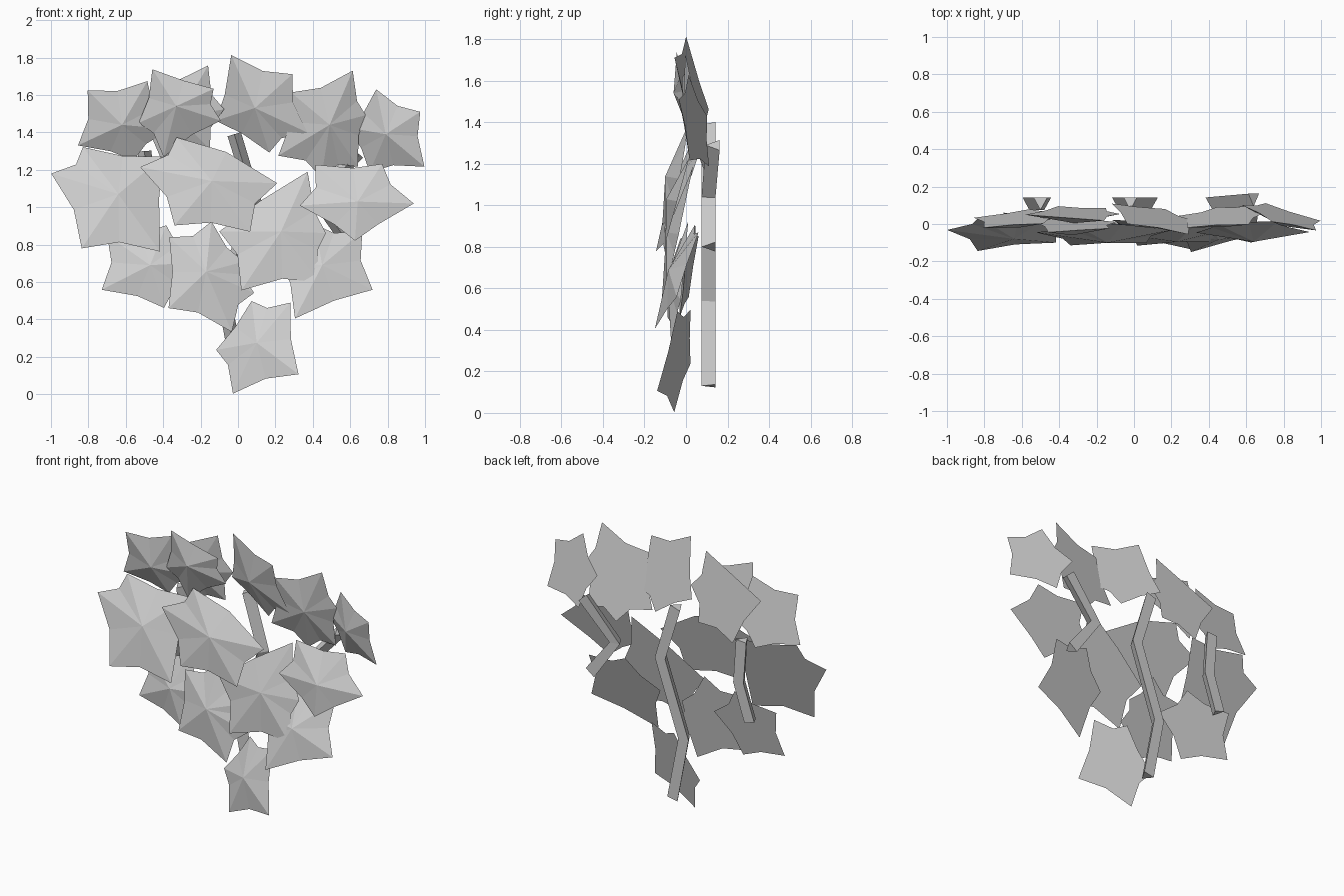
import bpy, bmesh
from math import radians, cos, sin
from mathutils import Vector

if "Cube" in bpy.data.objects:
    bpy.data.objects.remove(bpy.data.objects["Cube"], do_unlink=True)

grey = bpy.data.materials.new("plain_grey")
grey.use_nodes = True
colour = (0.63, 0.63, 0.63, 1)
grey.diffuse_color = colour
grey.node_tree.nodes["Principled BSDF"].inputs["Base Color"].default_value = colour


def finish(name, bm):
    """Turn a bmesh into a flat shaded grey object."""
    mesh = bpy.data.meshes.new(name)
    bmesh.ops.recalc_face_normals(bm, faces=bm.faces)
    bm.to_mesh(mesh)
    bm.free()
    mesh.materials.append(grey)
    obj = bpy.data.objects.new(name, mesh)
    bpy.context.collection.objects.link(obj)
    return obj


def leaf(name, centre, slope, angles, lengths, bulge=0.055):
    """Star leaf: flat tilted back, front faces rising to a central peak.
    slope is the change of depth across x and z."""
    cx, cy, cz = centre

    def point(angle, radius):
        dx, dz = radius * cos(radians(angle)), radius * sin(radians(angle))
        return Vector((cx + dx, cy + slope[0] * dx + slope[1] * dz, cz + dz))

    bm = bmesh.new()
    rim = []
    count = len(angles)
    for i in range(count):
        j = (i + 1) % count
        gap = (angles[j] - angles[i]) % 360
        # Wider gaps between tips are notched more deeply
        notch = (0.9 - 0.0028 * gap) * (lengths[i] + lengths[j]) / 2
        rim.append(bm.verts.new(point(angles[i], lengths[i])))
        rim.append(bm.verts.new(point(angles[i] + gap / 2, notch)))
    peak = bm.verts.new((cx, cy - bulge, cz))
    for a, b in zip(rim, rim[1:] + rim[:1]):
        bm.faces.new((a, b, peak))
    bm.faces.new(rim[::-1])
    return finish(name, bm)


def stem(name, path, width=0.075, front=0.075, back=0.142):
    """Three sided stem swept along a path of points, square to its direction."""
    bm = bmesh.new()
    points = [Vector(p) for p in path]
    rings = []
    for i, p in enumerate(points):
        along = points[min(i + 1, len(points) - 1)] - points[max(i - 1, 0)]
        side = Vector((-along.z, 0, along.x)).normalized() * width / 2
        rear = p + Vector((0, back, 0))
        ring = (rear + side, rear - side, p + Vector((0, front, 0)))
        rings.append([bm.verts.new(q) for q in ring])
    for low, high in zip(rings, rings[1:]):
        for i in range(3):
            j = (i + 1) % 3
            bm.faces.new((low[i], low[j], high[j], high[i]))
    bm.faces.new(rings[0])
    bm.faces.new(rings[-1])
    return finish(name, bm)


# Upper row of leaves, leaning forward at the top
leaf("top_leaf_far_right", (-0.62, 0.035, 1.44), (0.1, -0.2),
     (60, 135, 205, 288, 355), (.27, .26, .26, .2, .26))
leaf("top_leaf_right", (-0.33, -0.005, 1.54), (0, -0.2),
     (25, 123, 204, 256, 342), (.22, .235, .22, .28, .25))
leaf("top_leaf_right_behind", (-0.32, 0.06, 1.48), (0, -0.15),
     (10, 60, 165, 250, 315), (.25, .32, .27, .25, .24))
leaf("top_leaf_middle", (0.09, 0.04, 1.53), (-0.25, -0.25),
     (42, 114, 198, 288, 335), (.27, .31, .22, .25, .31))
leaf("top_leaf_left", (0.49, 0.04, 1.44), (0.12, -0.2),
     (15, 67, 140, 211, 261, 304), (.2, .315, .27, .32, .285, .27))
leaf("top_leaf_far_left", (0.79, 0.045, 1.39), (-0.3, -0.2),
     (33, 102, 170, 247, 320), (.22, .245, .22, .22, .27))

# Middle leaves, leaning forward at the bottom
leaf("middle_leaf_right", (-0.64, -0.025, 1.07), (0.12, 0.33),
     (40, 127, 163, 236, 306), (.31, .315, .375, .35, .38))
leaf("middle_leaf_centre", (-0.14, -0.045, 1.14), (0.05, 0.25),
     (129, 169, 230, 307, 358), (.3, .39, .31, .34, .35))
leaf("middle_leaf_left", (0.64, -0.04, 1.03), (0, 0.28),
     (57, 139, 184, 266, 358), (.24, .3, .31, .21, .3))

# Lower leaves
leaf("lower_leaf_right", (-0.47, 0.015, 0.69), (-0.08, 0.17),
     (3, 68, 145, 207, 288), (.27, .23, .28, .29, .24))
leaf("lower_leaf_centre", (-0.17, -0.035, 0.655), (0.11, 0.16),
     (15, 84, 137, 224, 293, 336), (.21, .27, .27, .28, .35, .28))
leaf("lower_leaf_left", (0.23, -0.04, 0.87), (0.03, 0.22),
     (66, 180, 236, 307, 358), (.35, .33, .38, .34, .24))
leaf("lower_leaf_left_behind", (0.45, -0.03, 0.69), (0.12, 0.36),
     (40, 100, 175, 243, 334), (.28, .22, .23, .32, .3))
leaf("bottom_leaf", (0.1, -0.035, 0.275), (-0.3, 0.22),
     (50, 97, 190, 245, 323), (.28, .225, .22, .3, .28))

# Stems behind the leaves
stem("main_stem", ((-0.02, 0, 1.39), (0.09, 0, 1.03), (-0.08, 0, 0.54), (0, 0, 0.13)))
stem("right_stem", ((-0.5, 0, 1.3), (-0.48, 0, 1.02), (-0.56, 0, 0.78)))
stem("left_stem", ((0.64, 0.02, 1.29), (0.42, 0, 1.04), (0.6, 0, 0.8)))
